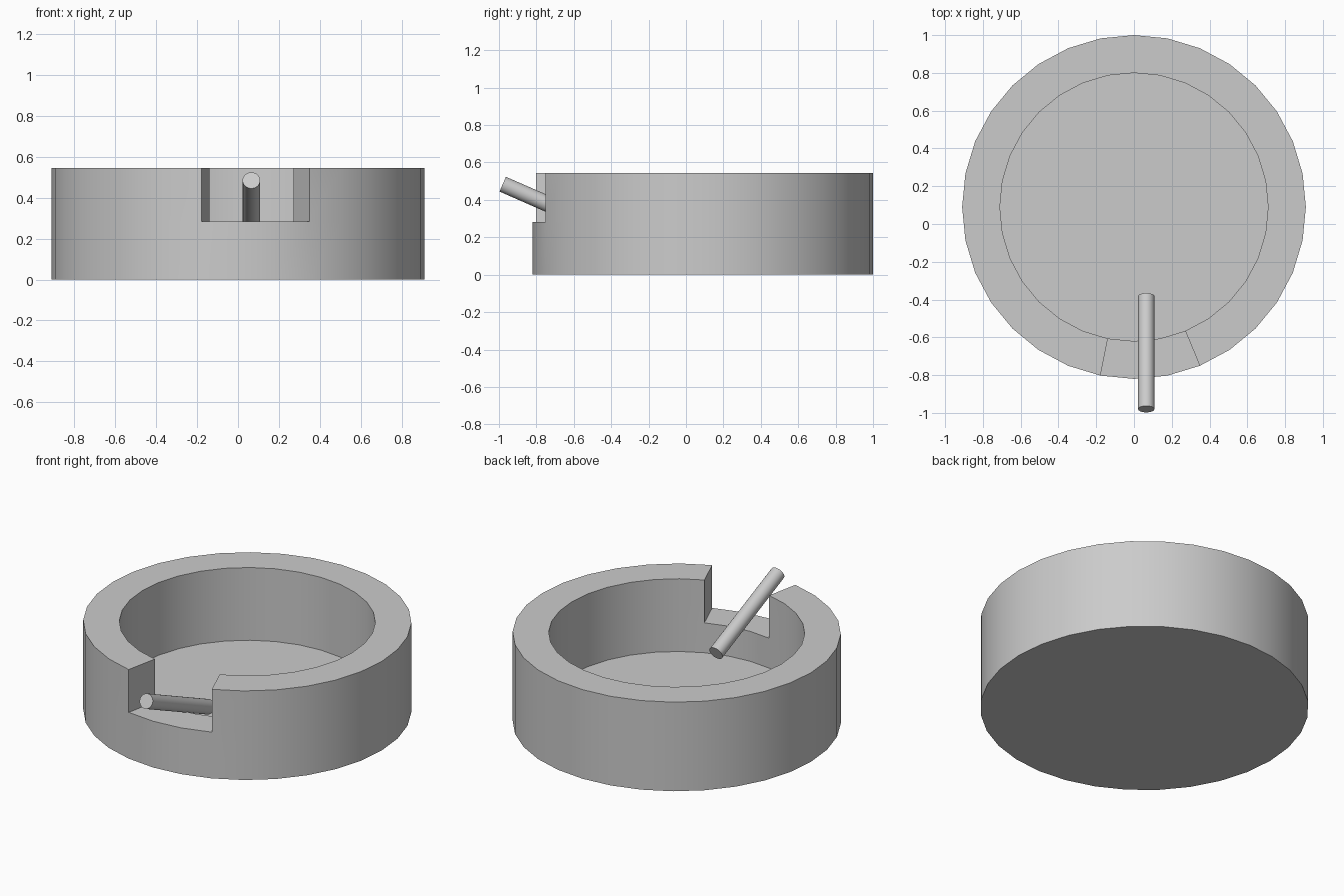
import bpy
import bmesh
from math import pi, sin, cos, radians
from mathutils import Vector

cube = bpy.data.objects.get("Cube")
if cube:
    bpy.data.objects.remove(cube, do_unlink=True)

SIDES = 32
CENTRE_Y = 0.09
OUTER, INNER = 0.91, 0.71
FLOOR, LEDGE, TOP = 0.10, 0.283, 0.545
NOTCH = (SIDES - 1, 0, 1)   # wall segments cut down to the ledge

grey = bpy.data.materials.new("light grey")
grey.use_nodes = True
colour = (0.6, 0.6, 0.6, 1)
grey.diffuse_color = colour
grey.node_tree.nodes["Principled BSDF"].inputs["Base Color"].default_value = colour


def add_object(name, bm):
    bmesh.ops.recalc_face_normals(bm, faces=bm.faces)
    mesh = bpy.data.meshes.new(name)
    bm.to_mesh(mesh)
    bm.free()
    mesh.materials.append(grey)
    obj = bpy.data.objects.new(name, mesh)
    bpy.context.collection.objects.link(obj)
    bpy.ops.object.select_all(action='DESELECT')
    obj.select_set(True)
    bpy.context.view_layer.objects.active = obj
    bpy.ops.object.shade_smooth_by_angle(angle=radians(30))
    return obj


# Round dish: a turned wall profile with a rest notch at the front
bm = bmesh.new()
profile = [(OUTER, 0), (OUTER, LEDGE), (OUTER, TOP),
           (INNER, TOP), (INNER, LEDGE), (INNER, FLOOR)]
columns = []
for k in range(SIDES):
    a = 2 * pi * k / SIDES - pi / 2
    columns.append([bm.verts.new((r * cos(a), CENTRE_Y + r * sin(a), z))
                    for r, z in profile])

for k in range(SIDES):
    a, b = columns[k], columns[(k + 1) % SIDES]
    steps = [(0, 1), (1, 4), (4, 5)] if k in NOTCH else \
            [(i, i + 1) for i in range(5)]
    for i, j in steps:
        bm.faces.new((a[i], b[i], b[j], a[j]))

# Notch cheeks, floor and underside
for k in (NOTCH[0], NOTCH[-1] + 1):
    bm.faces.new(columns[k][1:5])
bm.faces.new([c[0] for c in columns])
bm.faces.new([c[5] for c in columns])
# Drop the unused rim points above the notch
bmesh.ops.delete(bm, geom=[v for v in bm.verts if not v.link_faces],
                 context='VERTS')
add_object("dish", bm)

# Thin rod resting on the notch ledge, tilted outwards
outer_end = Vector((0.065, -0.98, 0.484))
inner_end = Vector((0.065, -0.383, 0.222))
axis = outer_end - inner_end
bm = bmesh.new()
bmesh.ops.create_cone(bm, cap_ends=True, segments=SIDES,
                      radius1=0.043, radius2=0.043, depth=axis.length)
rod = add_object("rod", bm)
rod.location = (outer_end + inner_end) / 2
rod.rotation_euler = axis.to_track_quat('Z', 'Y').to_euler()
